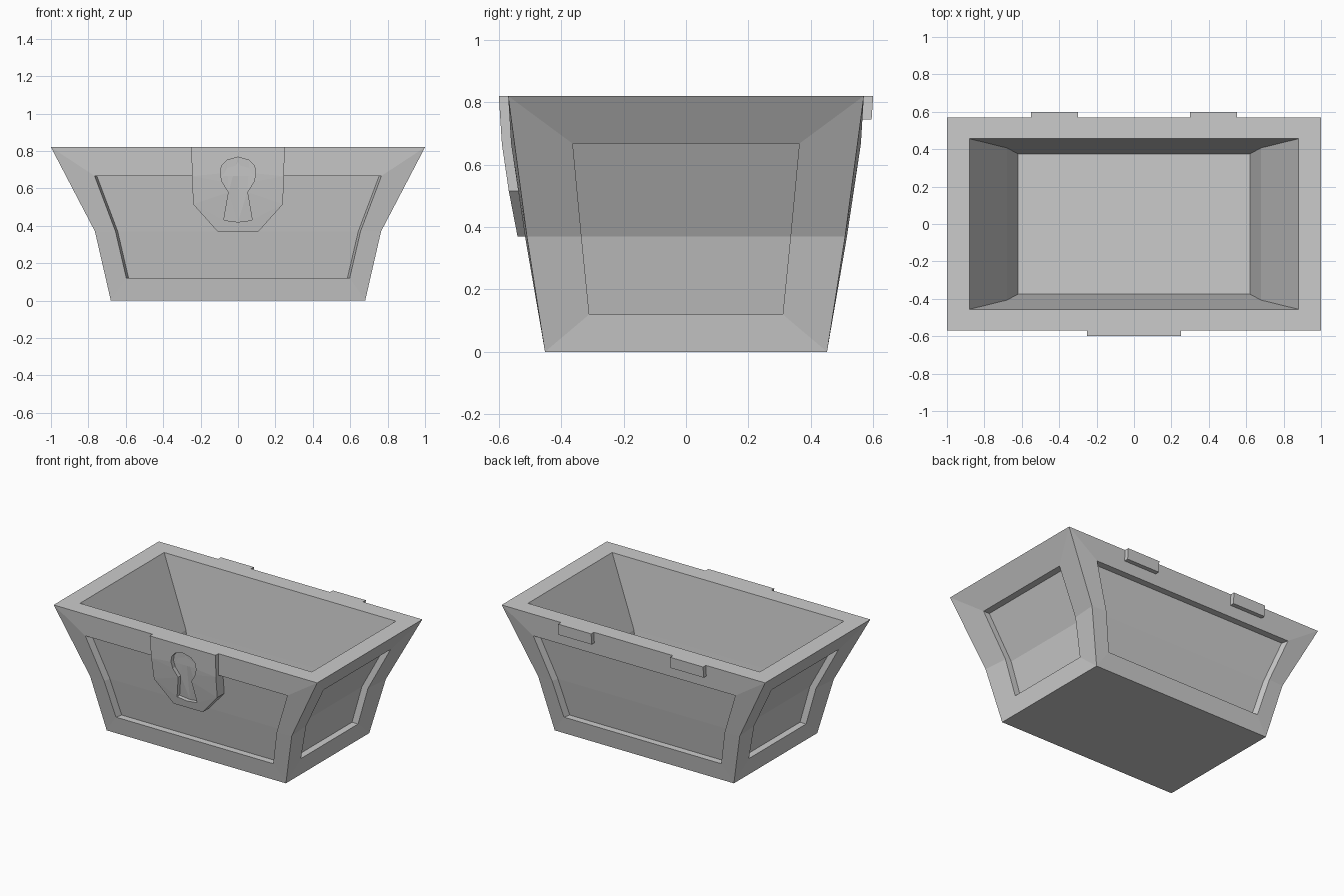
import bpy, bmesh

if "Cube" in bpy.data.objects:
    bpy.data.objects.remove(bpy.data.objects["Cube"])

# Chest profile: (z, half width x, half depth y), outside and inside
OUTER = [(0.0, 0.68, 0.452), (0.37, 0.765, 0.51), (0.82, 1.0, 0.57)]
INNER = [(0.09, 0.62, 0.375), (0.36, 0.68, 0.407), (0.82, 0.88, 0.456)]
PANEL_Z = (0.12, 0.37, 0.667)
# Panel rims: half widths, bulge off the wall, step depth, taper of the step
PANEL_FRONT = ((0.597, 0.655, 0.767), (0.0, 0.006, 0.011), 0.046, 0.012)
PANEL_SIDE = ((0.31, 0.335, 0.363), (-0.013, -0.013, -0.016), 0.046, 0.0)
# Lean of the lock plate front: (z, y)
LEAN = [(0.37, -0.54), (0.515, -0.568), (0.665, -0.59), (0.82, -0.60)]

def make_object(name, bm):
    bmesh.ops.remove_doubles(bm, verts=bm.verts, dist=1e-4)
    bmesh.ops.recalc_face_normals(bm, faces=bm.faces)
    for f in bm.faces:
        f.smooth = False
    me = bpy.data.meshes.new(name)
    bm.to_mesh(me)
    bm.free()
    ob = bpy.data.objects.new(name, me)
    bpy.context.collection.objects.link(ob)
    return ob

def add_face(bm, pts):
    return bm.faces.new([bm.verts.new(p) for p in pts])

def interpolate(table, z, k):
    """Column k of a table sorted by z, at height z."""
    for a, b in zip(table, table[1:]):
        if z <= b[0] + 1e-5:
            return a[k] + (z - a[0]) / (b[0] - a[0]) * (b[k] - a[k])
    return table[-1][k]

def loop(rows):
    """Closed outline from (half width, distance, z) rows: up the right, down the left."""
    return rows + [(-u, d, z) for u, d, z in reversed(rows)]

def add_side(bm, place, kw, kd, panel):
    widths, bulges, sink, taper = panel
    outer = loop([(r[kw], r[kd], r[0]) for r in OUTER])
    rows = [(w, interpolate(OUTER, z, kd) + b, z)
            for w, b, z in zip(widths, bulges, PANEL_Z)]
    rim = loop(rows)
    sunk = loop([(w - taper, d - sink, z) for w, d, z in rows])
    # Frame around the panel, then the step down into it
    for a, b in ((outer, rim), (rim, sunk)):
        for i in range(6):
            j = (i + 1) % 6
            add_face(bm, [place(*p) for p in (a[i], a[j], b[j], b[i])])
    # Sunken panel, lower and upper half
    for ids in ((0, 1, 4, 5), (1, 2, 3, 4)):
        add_face(bm, [place(*sunk[i]) for i in ids])

def ring(row):
    z, x, y = row
    return [(-x, -y, z), (x, -y, z), (x, y, z), (-x, y, z)]

# Chest body: four panelled walls, rim, hollow inside
bm = bmesh.new()
for s in (1, -1):
    add_side(bm, lambda u, d, z: (u, s * d, z), 1, 2, PANEL_FRONT)
    add_side(bm, lambda u, d, z: (s * d, u, z), 2, 1, PANEL_SIDE)
rows = [OUTER[2], INNER[2], INNER[1], INNER[0]]
for ra, rb in zip(rows, rows[1:]):
    a, b = ring(ra), ring(rb)
    for i in range(4):
        j = (i + 1) % 4
        add_face(bm, (a[i], a[j], b[j], b[i]))
add_face(bm, ring(OUTER[0]))
add_face(bm, ring(INNER[0]))
make_object("chest_body", bm)

# Lock plate: flat outline with a keyhole, extruded and leaned with the wall
def mirrored(half):
    return half + [(-x, z) for x, z in reversed(half) if x > 0]

plate = mirrored([(0.11, 0.37), (0.24, 0.515), (0.245, 0.665), (0.25, 0.82)])
keyhole = mirrored([(0.0, 0.42), (0.076, 0.43), (0.05, 0.58), (0.085, 0.635),
                    (0.095, 0.68), (0.088, 0.72), (0.06, 0.75), (0.0, 0.767)])
cu = bpy.data.curves.new("lock_outline", 'CURVE')
cu.dimensions = '2D'
cu.fill_mode = 'BOTH'
cu.extrude = 0.5
for pts in (plate, keyhole):
    sp = cu.splines.new('POLY')
    sp.points.add(len(pts) - 1)
    for p, (x, z) in zip(sp.points, pts):
        p.co = (x, z, 0, 1)
    sp.use_cyclic_u = True
outline = bpy.data.objects.new("lock_outline", cu)
bpy.context.collection.objects.link(outline)
deps = bpy.context.evaluated_depsgraph_get()
flat = bpy.data.meshes.new_from_object(outline.evaluated_get(deps))
bm = bmesh.new()
bm.from_mesh(flat)
bpy.data.objects.remove(outline)
for v in bm.verts:
    x, z, side = v.co
    y = interpolate(LEAN, z, 1)
    if side < 0:
        y += 0.035 if z > 0.8 else 0.085
    v.co = (x, y, z)
make_object("lock_plate", bm)

# Floor of the keyhole
bm = bmesh.new()
add_face(bm, [(x, interpolate(LEAN, z, 1) + 0.028, z) for x, z in keyhole])
bmesh.ops.triangulate(bm, faces=bm.faces)
make_object("keyhole_floor", bm)

# Two hinge tabs on the back
for name, s in (("hinge_right", 1), ("hinge_left", -1)):
    bm = bmesh.new()
    bmesh.ops.create_cube(bm, size=1)
    for v in bm.verts:
        top, back = v.co.z > 0, v.co.y > 0
        v.co = (s * 0.425 + v.co.x * 0.25,
                (0.60 if top else 0.595) if back else 0.565,
                0.82 if top else 0.745)
    make_object(name, bm)
